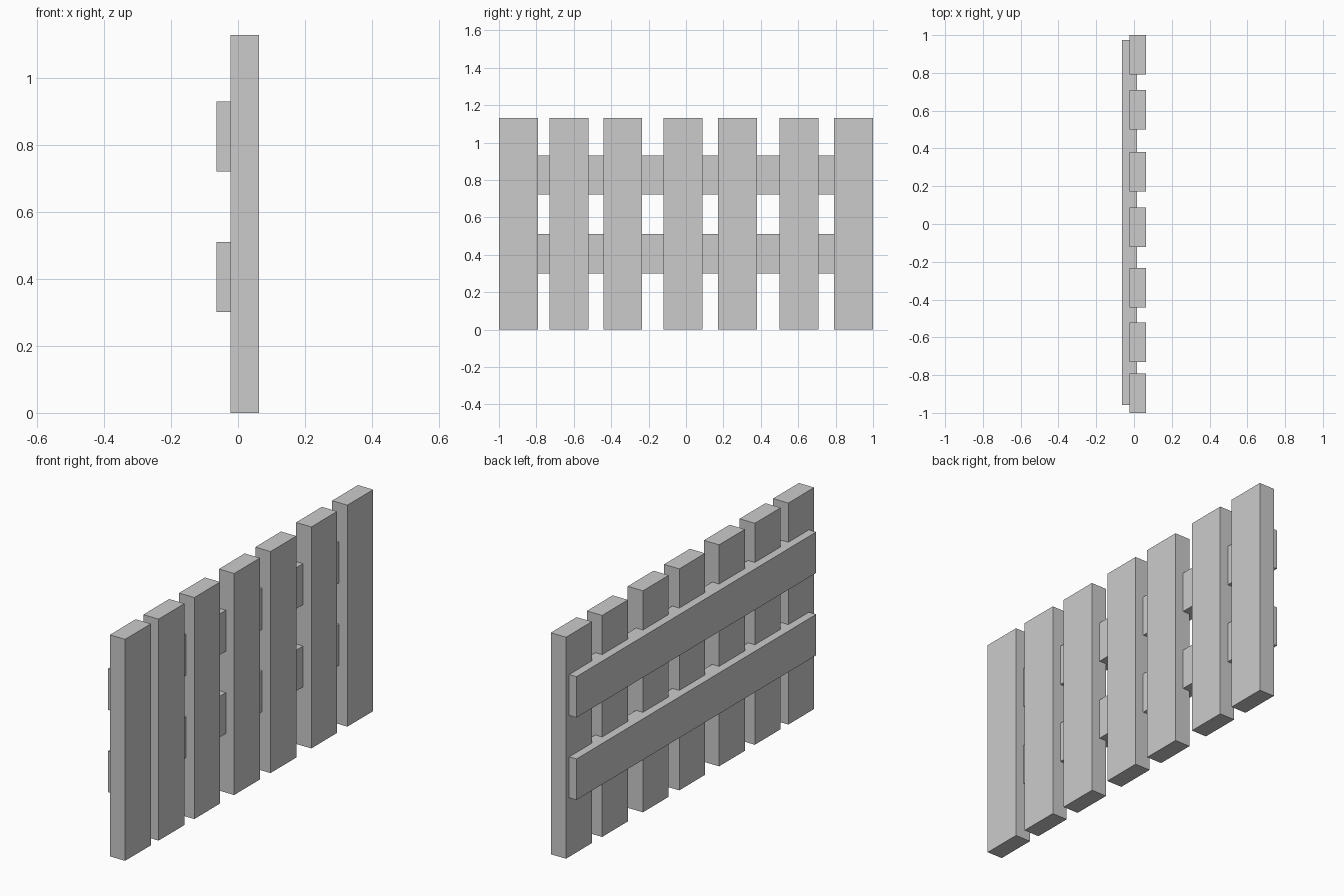
import bpy

if "Cube" in bpy.data.objects:
    bpy.data.objects.remove(bpy.data.objects["Cube"])


def box(name, x, y, z):
    """Axis-aligned board from (min, max) ranges."""
    bpy.ops.mesh.primitive_cube_add(size=1, location=[(a + b) / 2 for a, b in (x, y, z)])
    ob = bpy.context.object
    ob.name = name
    ob.scale = [b - a for a, b in (x, y, z)]
    bpy.ops.object.transform_apply(location=False, rotation=False, scale=True)
    return ob


# Upright pickets, unevenly spaced
WIDTH = 0.208
for i, y in enumerate((-0.896, -0.626, -0.338, -0.017, 0.276, 0.605, 0.896)):
    box(f"picket_{i + 1}", (-0.023, 0.063), (y - WIDTH / 2, y + WIDTH / 2), (0, 1.13))

# Horizontal rails, let into the back of the pickets
for name, z in (("lower_rail", 0.301), ("upper_rail", 0.721)):
    box(name, (-0.064, 0.016), (-0.958, 0.974), (z, z + 0.209))
